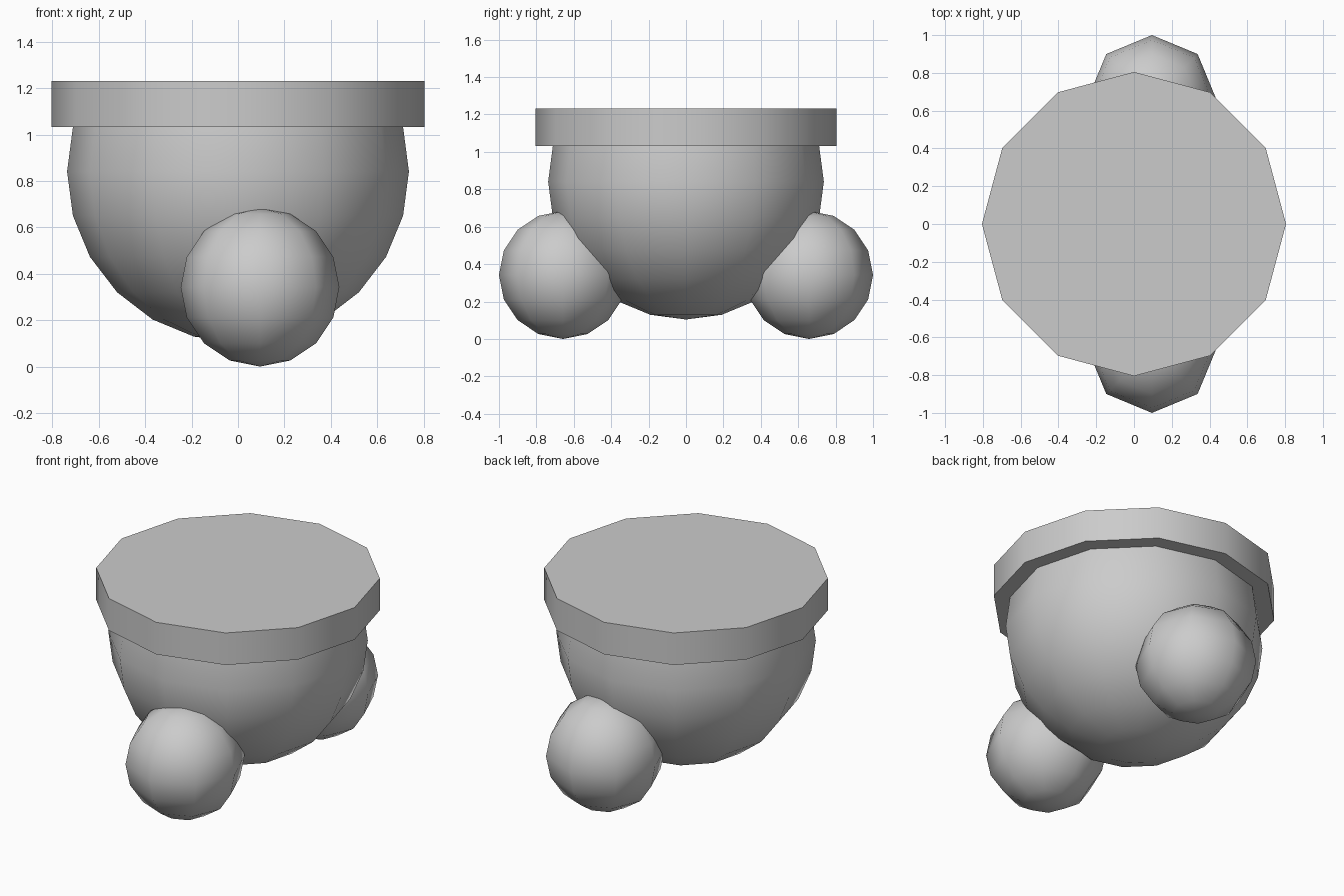
import bpy, bmesh, math
from mathutils import Matrix

if "Cube" in bpy.data.objects:
    bpy.data.objects.remove(bpy.data.objects["Cube"])

BODY_R, BODY_Z = 0.737, 0.841
RIM_Z, TOP_Z, CAP_R = 1.032, 1.232, 0.805
FOOT_R = 0.342


def finish(name, bm, loc):
    """Turn a bmesh into a smooth object with sharp edges kept."""
    mesh = bpy.data.meshes.new(name)
    bm.to_mesh(mesh)
    bm.free()
    obj = bpy.data.objects.new(name, mesh)
    obj.location = loc
    bpy.context.collection.objects.link(obj)
    bpy.ops.object.select_all(action='DESELECT')
    obj.select_set(True)
    bpy.context.view_layer.objects.active = obj
    bpy.ops.object.shade_smooth_by_angle(angle=math.radians(50))
    return obj


# Rounded bowl body: sphere cut one ring above its equator
bm = bmesh.new()
bmesh.ops.create_uvsphere(bm, u_segments=12, v_segments=12, radius=BODY_R)
cut = BODY_R * math.sin(math.radians(15)) + 0.01
bmesh.ops.delete(bm, geom=[v for v in bm.verts if v.co.z > cut], context='VERTS')
finish("body", bm, (0, 0, BODY_Z))

# Twelve-sided lid overhanging the body
bm = bmesh.new()
bmesh.ops.create_cone(bm, cap_ends=True, segments=12, radius1=CAP_R,
                      radius2=CAP_R, depth=TOP_Z - RIM_Z)
finish("lid", bm, (0, 0, (RIM_Z + TOP_Z) / 2))

# Round feet on both sides, set slightly off centre
for side, name in ((-1, "front_foot"), (1, "back_foot")):
    bm = bmesh.new()
    bmesh.ops.create_uvsphere(bm, u_segments=8, v_segments=8, radius=FOOT_R)
    finish(name, bm, (0.095, side * (1 - FOOT_R), FOOT_R))
